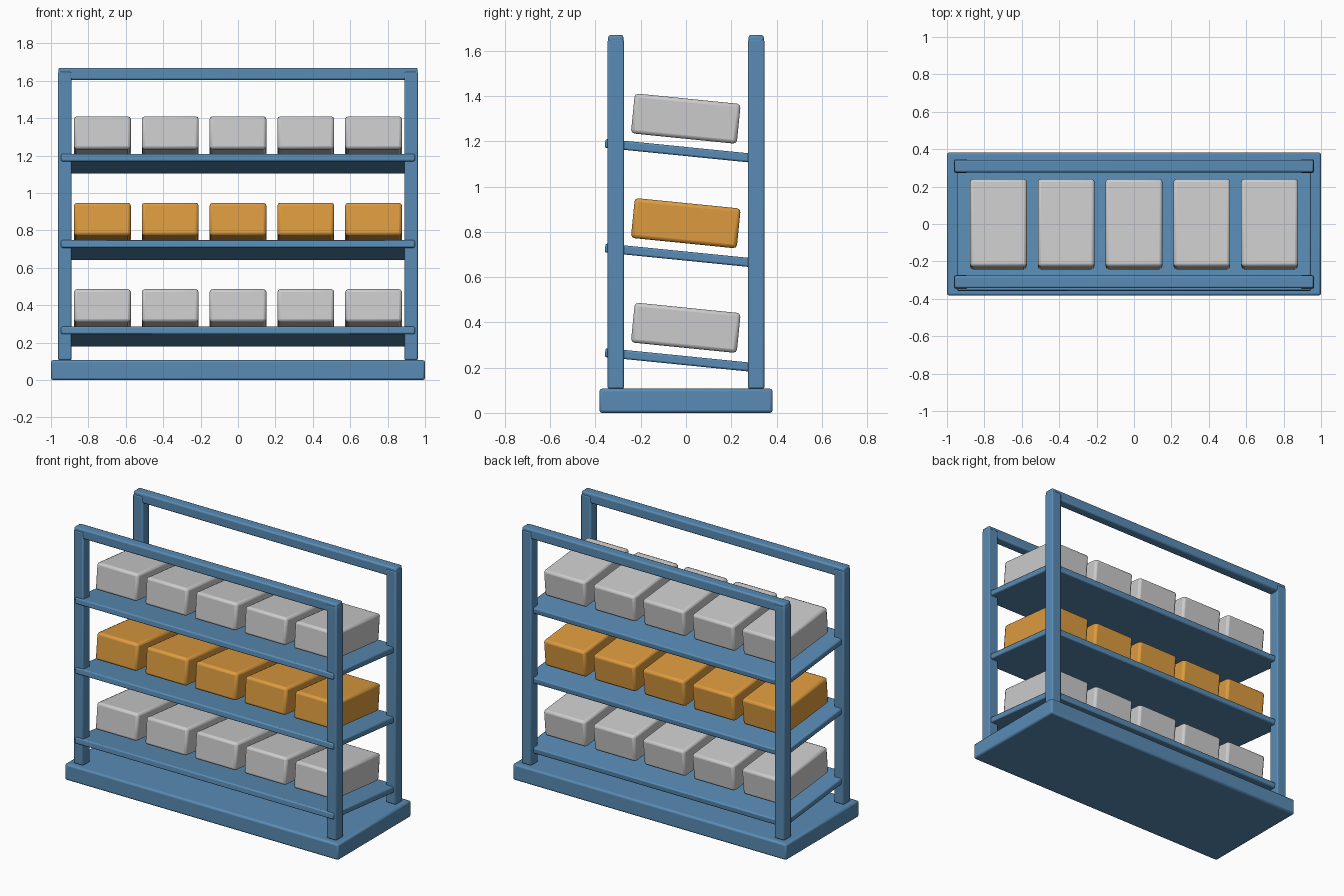
import bpy, math

if "Cube" in bpy.data.objects:
    bpy.data.objects.remove(bpy.data.objects["Cube"])

TILT = 0.1  # shelves and bins lean down toward the back


def material(name, rgb):
    m = bpy.data.materials.new(name)
    m.diffuse_color = (*rgb, 1)
    m.use_nodes = True
    m.node_tree.nodes["Principled BSDF"].inputs["Base Color"].default_value = m.diffuse_color
    return m


blue = material("blue_paint", (0.10, 0.26, 0.46))
orange = material("orange_plastic", (0.72, 0.33, 0.05))


def block(name, size, loc, bevel, mat=None, tilt=0.0):
    bpy.ops.mesh.primitive_cube_add(size=1, location=loc)
    ob = bpy.context.object
    ob.name = name
    ob.scale = size
    bpy.ops.object.transform_apply(location=False, rotation=False, scale=True)
    ob.rotation_euler.x = -tilt
    mod = ob.modifiers.new("rounded_edges", "BEVEL")
    mod.width = bevel
    mod.segments = 2
    if mat:
        ob.data.materials.append(mat)
    bpy.ops.object.shade_smooth_by_angle(angle=math.radians(30))
    return ob


# Base plinth
block("base", (2.0, 0.766, 0.107), (0, 0, 0.0535), 0.012, blue)

# Four corner posts and the two top rails
for sy, side in ((-1, "front"), (1, "back")):
    for sx, hand in ((-1, "left"), (1, "right")):
        block(f"{side}_{hand}_post", (0.073, 0.073, 1.543),
              (sx * 0.926, sy * 0.31, 0.8785), 0.008, blue)
    block(f"{side}_top_rail", (1.922, 0.067, 0.065),
          (0, sy * 0.31, 1.637), 0.01, blue)

# Three tilted shelves, each with a row of five bins
for level in range(3):
    rise = level * 0.462
    block(f"shelf_{level + 1}", (1.892, 0.682, 0.04),
          (0, -0.018, 0.2325 + rise), 0.008, blue, TILT)
    for i in range(5):
        block(f"bin_{level + 1}_{i + 1}", (0.304, 0.47, 0.177),
              ((i - 2) * 0.3625, -0.001, 0.376 + rise), 0.016,
              orange if level == 1 else None, TILT)
